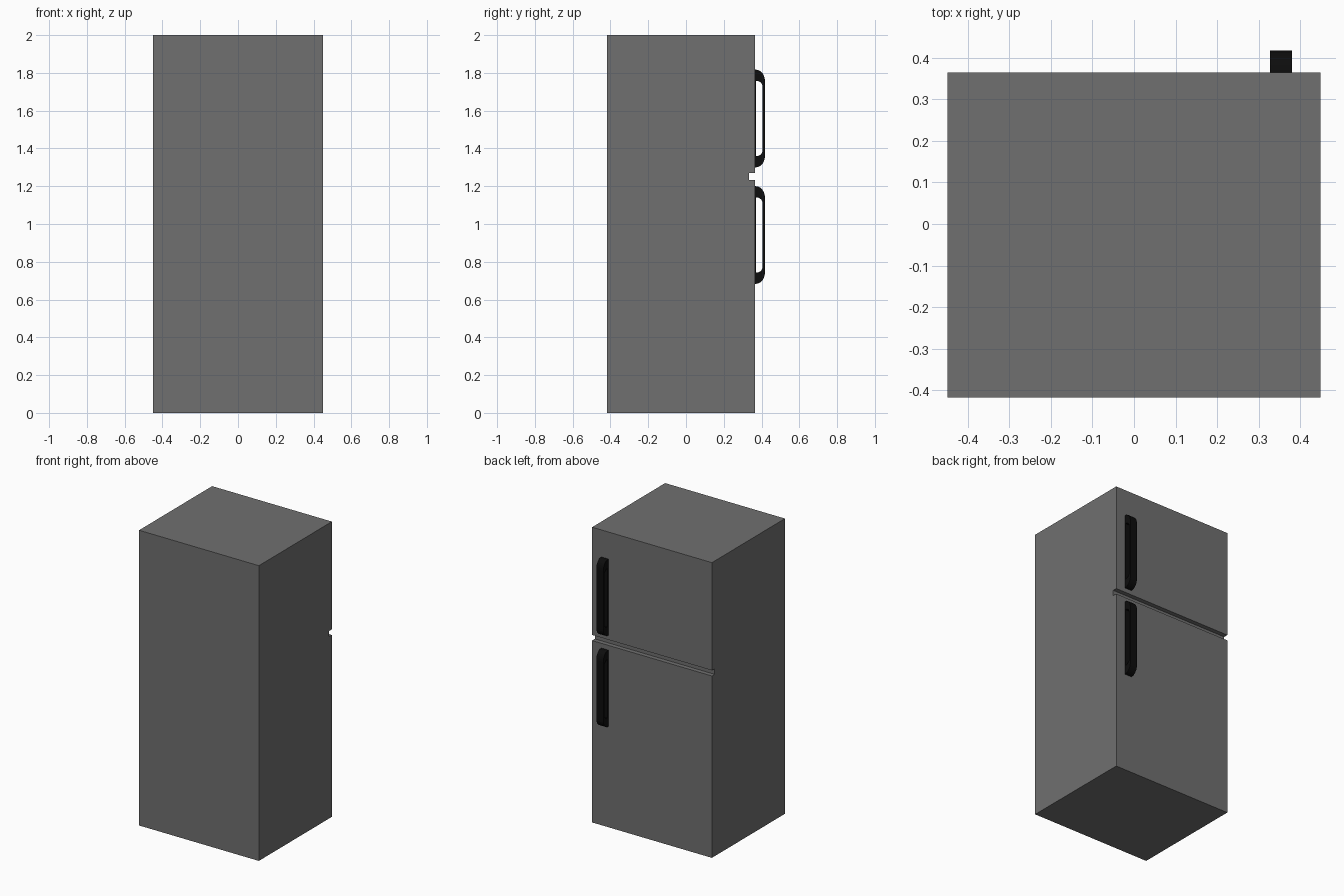
import bpy, bmesh, math

if "Cube" in bpy.data.objects:
    bpy.data.objects.remove(bpy.data.objects["Cube"])


def material(name, shade):
    m = bpy.data.materials.new(name)
    m.diffuse_color = (shade, shade, shade, 1)
    m.use_nodes = True
    m.node_tree.nodes["Principled BSDF"].inputs["Base Color"].default_value = m.diffuse_color
    return m


def finish(name, bm, mat):
    bmesh.ops.recalc_face_normals(bm, faces=bm.faces)
    me = bpy.data.meshes.new(name)
    bm.to_mesh(me)
    bm.free()
    me.materials.append(mat)
    ob = bpy.data.objects.new(name, me)
    bpy.context.collection.objects.link(ob)
    return ob


def extrude_x(bm, faces, width):
    res = bmesh.ops.extrude_face_region(bm, geom=faces)
    moved = [g for g in res["geom"] if isinstance(g, bmesh.types.BMVert)]
    bmesh.ops.translate(bm, verts=moved, vec=(width, 0, 0))


def d_loop(y0, y1, z0, z1, ry, rz, steps=6):
    """D-shaped (y, z) outline: straight at the door, rounded outside."""
    pts = [(y0, z0)]
    for cz, start in ((z0 + rz, -90), (z1 - rz, 0)):
        for i in range(steps + 1):
            a = math.radians(start + 90 * i / steps)
            pts.append((y1 - ry + ry * math.cos(a), cz + rz * math.sin(a)))
    return pts + [(y0, z1)]


body_mat = material("body_grey", 0.16)
handle_mat = material("handle_black", 0.004)

# Cabinet: side profile with the groove between the two doors
BACK, DOOR, GROOVE = -0.418, 0.364, 0.334
profile = [(BACK, 0), (DOOR, 0), (DOOR, 1.232), (GROOVE, 1.232),
           (GROOVE, 1.27), (DOOR, 1.27), (DOOR, 2), (BACK, 2)]
bm = bmesh.new()
face = bm.faces.new([bm.verts.new((-0.449, y, z)) for y, z in profile])
extrude_x(bm, [face], 0.898)
finish("cabinet", bm, body_mat)

# Handles: rounded rings with a thin plate against the door
for name, z in (("upper_handle", 1.30), ("lower_handle", 0.683)):
    bm = bmesh.new()
    loops = []
    for pts in (d_loop(DOOR, 0.418, z, z + 0.517, 0.048, 0.06),
                d_loop(0.371, 0.405, z + 0.06, z + 0.457, 0.03, 0.03)):
        loops.append([bm.verts.new((0.327, y, h)) for y, h in pts])
    outer, inner = loops
    n = len(outer)
    ring = [bm.faces.new((outer[i], outer[(i + 1) % n],
                          inner[(i + 1) % n], inner[i])) for i in range(n)]
    extrude_x(bm, ring, 0.053)
    finish(name, bm, handle_mat)
